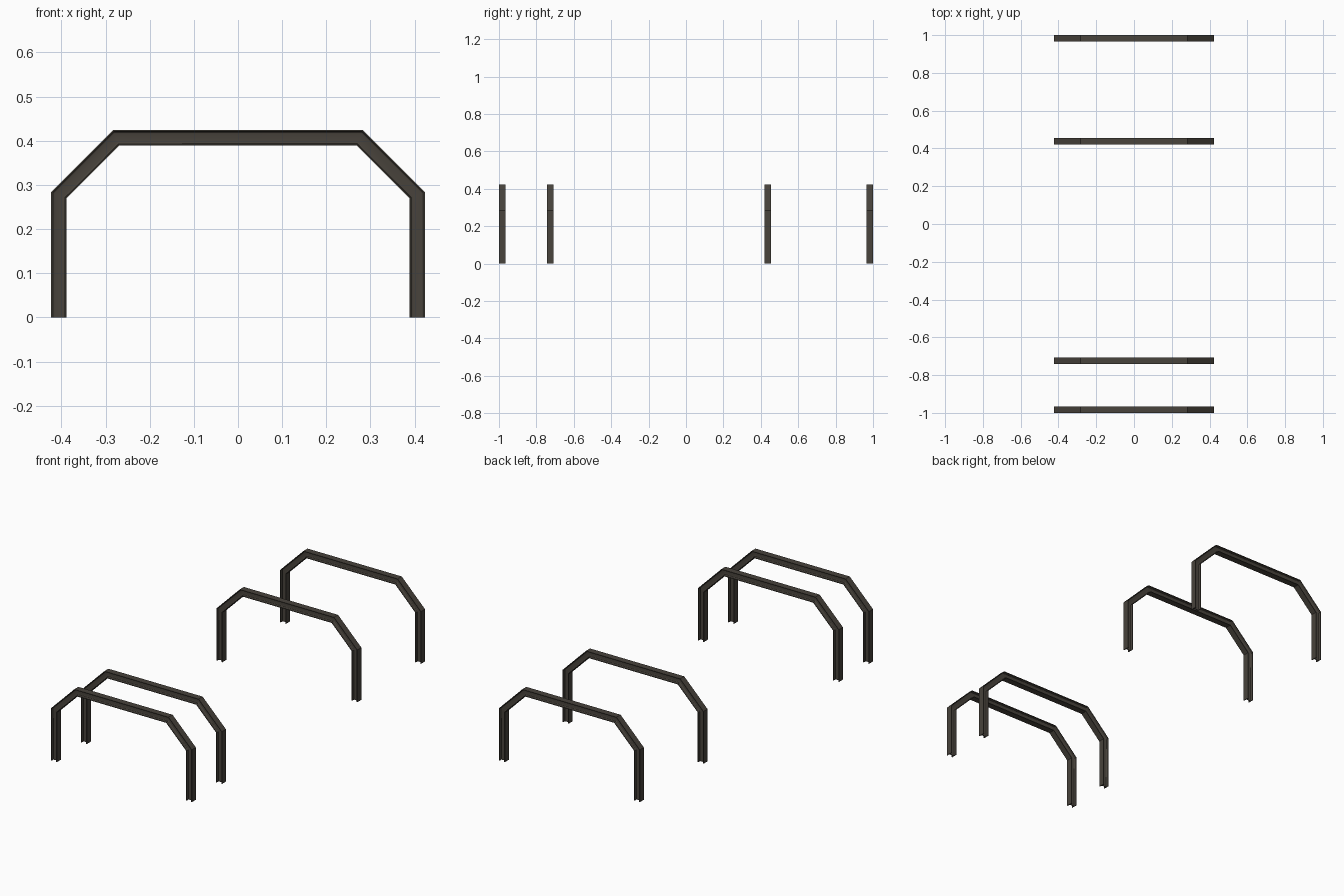
import bpy, bmesh, math

if "Cube" in bpy.data.objects:
    bpy.data.objects.remove(bpy.data.objects["Cube"])

# Overall frame dimensions
HALF_W, TOP = 0.423, 0.424          # outer half width and height
SHOULDER = 0.14                     # 45 degree corner size
H = 0.0173                          # half depth / half width of the beam
FLANGE, WEB, FILLET = 0.0036, 0.0013, 0.004
FRAME_Y = {"front_frame": -0.983, "second_frame": -0.725,
           "third_frame": 0.437, "back_frame": 0.983}

steel = bpy.data.materials.new("dark steel")
steel.diffuse_color = (0.065, 0.056, 0.045, 1)
steel.use_nodes = True
steel.node_tree.nodes["Principled BSDF"].inputs["Base Color"].default_value = steel.diffuse_color


def beam_profile():
    """H-shaped section as (depth offset, y) points, with filleted web."""
    quarter = [(H, H), (H - FLANGE, H)]
    for i in range(4):
        a = math.radians(30 * i)
        quarter.append((H - FLANGE - FILLET + FILLET * math.cos(a),
                        WEB + FILLET - FILLET * math.sin(a)))
    half = quarter + [(-d, y) for d, y in reversed(quarter)]
    return half + [(d, -y) for d, y in reversed(half)]


def frame_path(depth):
    """Portal outline moved inwards by depth, with true mitres."""
    k = depth * math.tan(math.radians(22.5))
    right = [(HALF_W - depth, 0),
             (HALF_W - depth, TOP - SHOULDER - k),
             (HALF_W - SHOULDER - k, TOP - depth)]
    return right + [(-x, z) for x, z in reversed(right)]


def portal_frame(name, y0):
    bm = bmesh.new()
    # one line of vertices along the frame for each section point
    lines = [[bm.verts.new((x, y0 + y, z)) for x, z in frame_path(H - d)]
             for d, y in beam_profile()]
    for i, a in enumerate(lines):
        b = lines[(i + 1) % len(lines)]
        for j in range(len(a) - 1):
            bm.faces.new((a[j], a[j + 1], b[j + 1], b[j]))
    # feet
    for end in (0, -1):
        bm.faces.new([line[end] for line in lines])
    bmesh.ops.recalc_face_normals(bm, faces=bm.faces)
    mesh = bpy.data.meshes.new(name)
    bm.to_mesh(mesh)
    bm.free()
    mesh.materials.append(steel)
    obj = bpy.data.objects.new(name, mesh)
    bpy.context.collection.objects.link(obj)
    bpy.ops.object.select_all(action='DESELECT')
    obj.select_set(True)
    bpy.context.view_layer.objects.active = obj
    bpy.ops.object.shade_smooth_by_angle(angle=math.radians(35))


for name, y in FRAME_Y.items():
    portal_frame(name, y)
